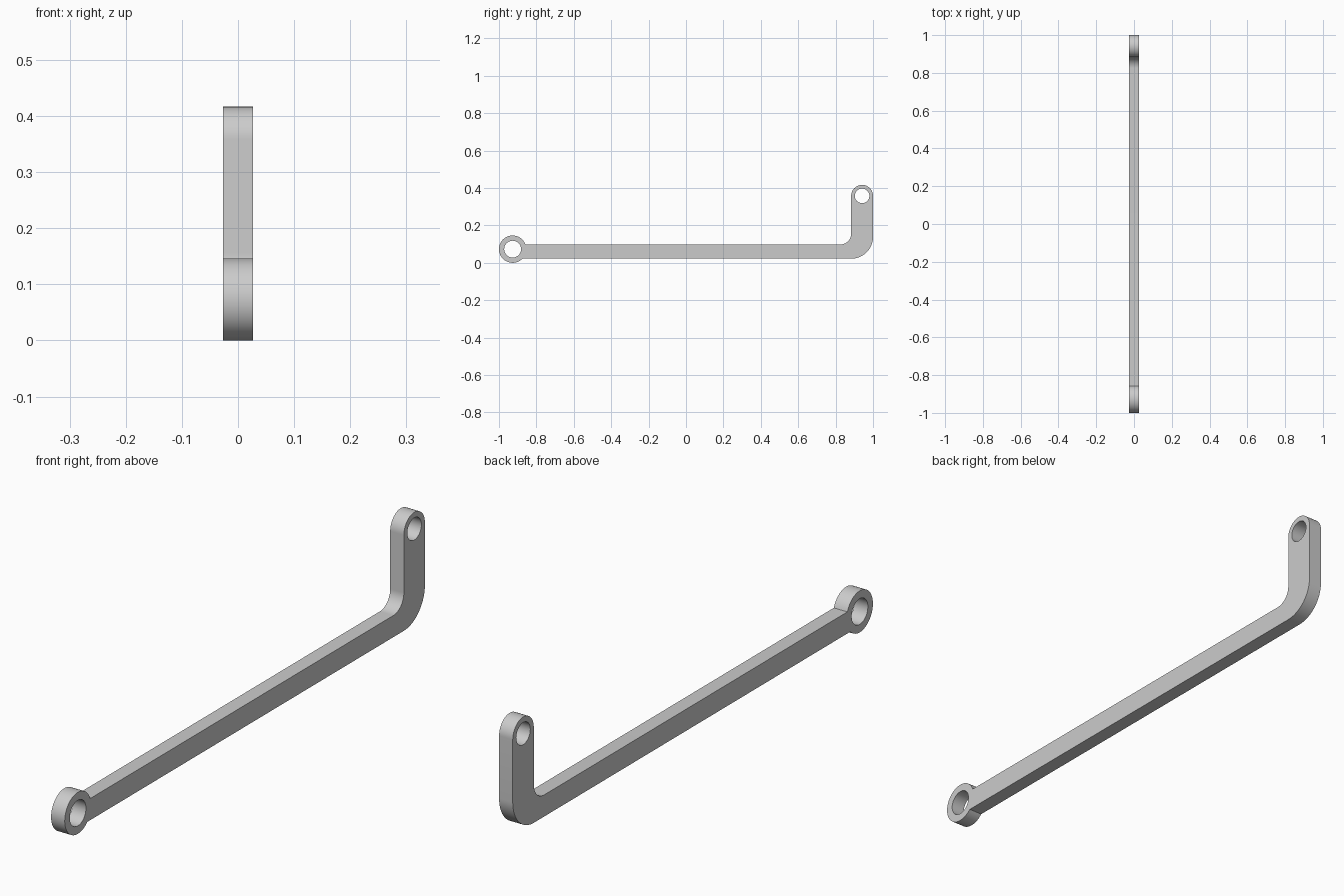
import bpy, bmesh
from math import pi, sin, cos, asin

if "Cube" in bpy.data.objects:
    bpy.data.objects.remove(bpy.data.objects["Cube"])

HALF_WIDTH = 0.0265
EYE_Y, EYE_R, EYE_HOLE = -0.927, 0.073, 0.045      # front eye
TIP_Y, TIP_Z, TIP_R, TIP_HOLE = 0.9415, 0.358, 0.0585, 0.039  # upright end
BAR_LOW, BAR_TOP = 0.022, 0.098
BEND_OUT, BEND_IN = 0.117, 0.058


def arc(y, z, r, start, end, steps):
    """Points along an arc in the side plane."""
    angles = [start + (end - start) * i / steps for i in range(steps + 1)]
    return [(y + r * cos(a), z + r * sin(a)) for a in angles]


def add_loop(bm, points):
    """Closed loop of edges at one side of the part."""
    verts = [bm.verts.new((-HALF_WIDTH, y, z)) for y, z in points]
    return [bm.edges.new((v, verts[i - 1])) for i, v in enumerate(verts)]


# Outline: eye, underside, outer bend, rounded tip, inner bend
upper = asin((BAR_TOP - EYE_R) / EYE_R)
lower = asin((BAR_LOW - EYE_R) / EYE_R) + 2 * pi
outline = arc(EYE_Y, EYE_R, EYE_R, upper, lower, 56)
outline += arc(1 - BEND_OUT, BAR_LOW + BEND_OUT, BEND_OUT, -pi / 2, 0, 20)
outline += arc(TIP_Y, TIP_Z, TIP_R, 0, pi, 32)
outline += arc(TIP_Y - TIP_R - BEND_IN, BAR_TOP + BEND_IN, BEND_IN, 0, -pi / 2, 16)

bm = bmesh.new()
edges = add_loop(bm, outline)

# Pin holes
for y, z, r in ((EYE_Y, EYE_R, EYE_HOLE), (TIP_Y, TIP_Z, TIP_HOLE)):
    edges += add_loop(bm, arc(y, z, r, 0, 2 * pi, 48)[:-1])

# Fill the side and extrude it to the full thickness
bmesh.ops.triangle_fill(bm, edges=edges, use_beauty=True, normal=(1, 0, 0))
result = bmesh.ops.extrude_face_region(bm, geom=bm.faces[:], use_keep_orig=True)
moved = [g for g in result["geom"] if isinstance(g, bmesh.types.BMVert)]
bmesh.ops.translate(bm, verts=moved, vec=(2 * HALF_WIDTH, 0, 0))
bmesh.ops.recalc_face_normals(bm, faces=bm.faces[:])

mesh = bpy.data.meshes.new("link_arm")
bm.to_mesh(mesh)
bm.free()
link = bpy.data.objects.new("link_arm", mesh)
bpy.context.collection.objects.link(link)

# Plain grey metal
grey = bpy.data.materials.new("light_grey")
grey.use_nodes = True
colour = (0.6, 0.6, 0.6, 1)
grey.diffuse_color = colour
grey.node_tree.nodes["Principled BSDF"].inputs["Base Color"].default_value = colour
mesh.materials.append(grey)

# Smooth the round walls, keep the rims sharp
bpy.ops.object.select_all(action="DESELECT")
link.select_set(True)
bpy.context.view_layer.objects.active = link
bpy.ops.object.shade_smooth_by_angle(angle=pi / 6)
